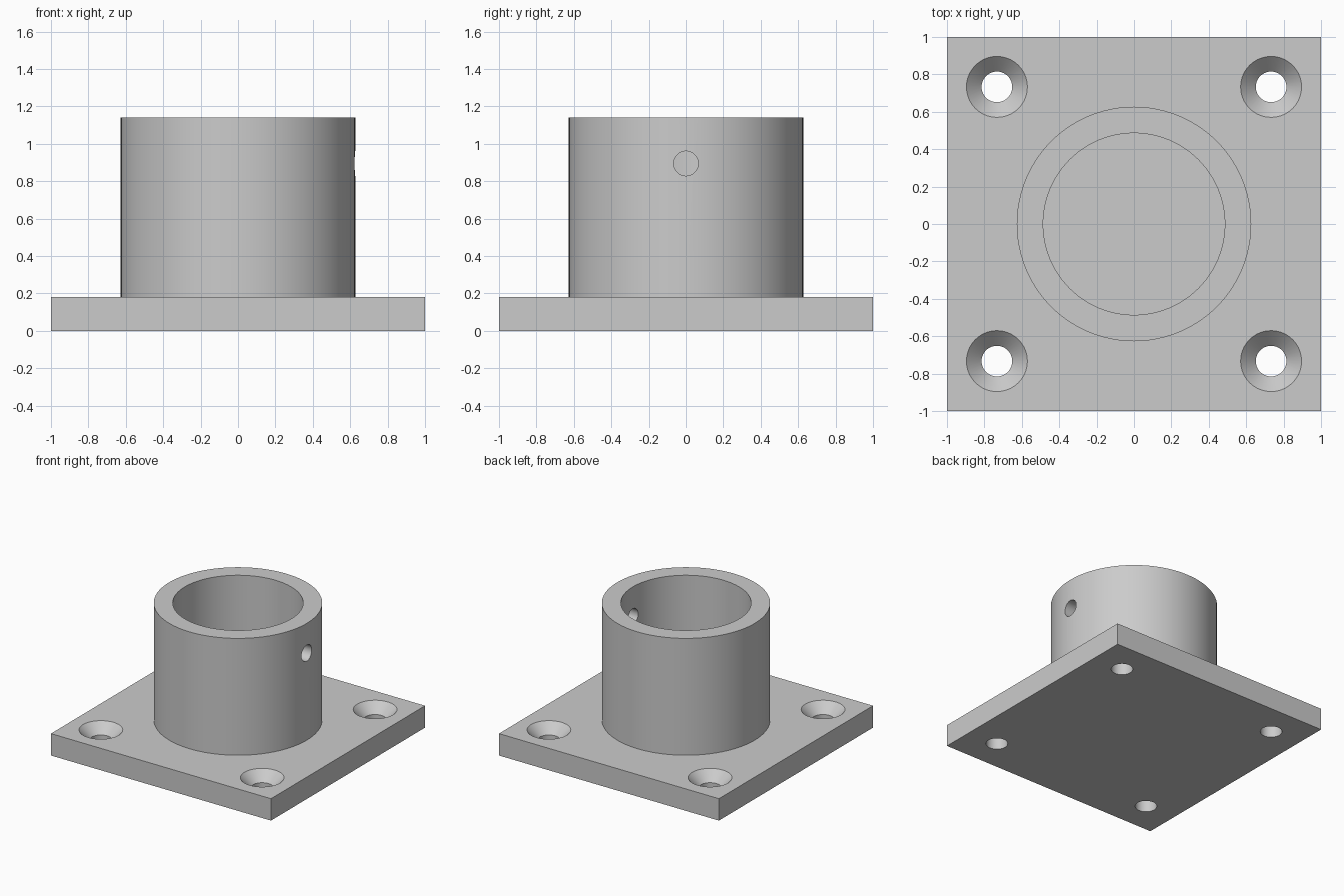
import bpy
import bmesh
from math import cos, sin, pi, radians
from mathutils import Matrix

PLATE_TOP, TUBE_TOP = 0.18, 1.14
OUTER, INNER = 0.627, 0.486
BOLT = 0.733

cube = bpy.data.objects.get("Cube")
if cube:
    bpy.data.objects.remove(cube, do_unlink=True)

grey = bpy.data.materials.new("light grey metal")
grey.use_nodes = True
colour = (0.6, 0.6, 0.6, 1)
grey.diffuse_color = colour
grey.node_tree.nodes["Principled BSDF"].inputs["Base Color"].default_value = colour


def make_object(name, bm, matrix=Matrix()):
    bmesh.ops.recalc_face_normals(bm, faces=bm.faces)
    mesh = bpy.data.meshes.new(name)
    bm.to_mesh(mesh)
    bm.free()
    mesh.transform(matrix)
    mesh.materials.append(grey)
    ob = bpy.data.objects.new(name, mesh)
    bpy.context.collection.objects.link(ob)
    return ob


def revolve(name, profile, sides, ring=False, matrix=Matrix()):
    """Turn (radius, height) points about z; capped, or closed into a ring."""
    bm = bmesh.new()
    loops = [[bm.verts.new((r * cos(2 * pi * i / sides), r * sin(2 * pi * i / sides), z))
              for i in range(sides)] for r, z in profile]
    pairs = list(zip(loops, loops[1:]))
    if ring:
        pairs.append((loops[-1], loops[0]))
    else:
        bm.faces.new(loops[0])
        bm.faces.new(loops[-1])
    for a, b in pairs:
        for i in range(sides):
            j = (i + 1) % sides
            bm.faces.new((a[i], a[j], b[j], b[i]))
    return make_object(name, bm, matrix)


def combine(target, tool, operation):
    """Apply a boolean and remove the tool."""
    mod = target.modifiers.new(operation.lower(), 'BOOLEAN')
    mod.operation, mod.solver, mod.object = operation, 'EXACT', tool
    bpy.context.view_layer.objects.active = target
    bpy.ops.object.modifier_apply(modifier=mod.name)
    bpy.data.objects.remove(tool, do_unlink=True)


# Square base plate
bm = bmesh.new()
bmesh.ops.create_cube(bm, size=1)
flange = make_object("socket_flange", bm,
                     Matrix.Translation((0, 0, PLATE_TOP / 2)) @ Matrix.Diagonal((2, 2, PLATE_TOP, 1)))

# Upright tube, sunk into the plate so that they join cleanly
tube = revolve("tube", [(OUTER, 0.08), (OUTER, TUBE_TOP), (INNER, TUBE_TOP), (INNER, 0.08)],
               96, ring=True)
combine(flange, tube, 'UNION')

# Countersunk screw holes at the corners
sink = [(0.082, -0.1), (0.082, 0.1), (0.163, PLATE_TOP), (0.163, PLATE_TOP + 0.1)]
for x in (-BOLT, BOLT):
    for y in (-BOLT, BOLT):
        cutter = revolve("screw_hole_cutter", sink, 40, matrix=Matrix.Translation((x, y, 0)))
        combine(flange, cutter, 'DIFFERENCE')

# Set-screw hole through the left wall of the tube
pin = revolve("set_screw_cutter", [(0.066, 0.3), (0.066, 0.8)], 40,
              matrix=Matrix.Translation((0, 0, 0.895)) @ Matrix.Rotation(pi / 2, 4, 'Y'))
combine(flange, pin, 'DIFFERENCE')

bpy.ops.object.select_all(action='DESELECT')
flange.select_set(True)
bpy.context.view_layer.objects.active = flange
bpy.ops.object.shade_smooth_by_angle(angle=radians(30))
